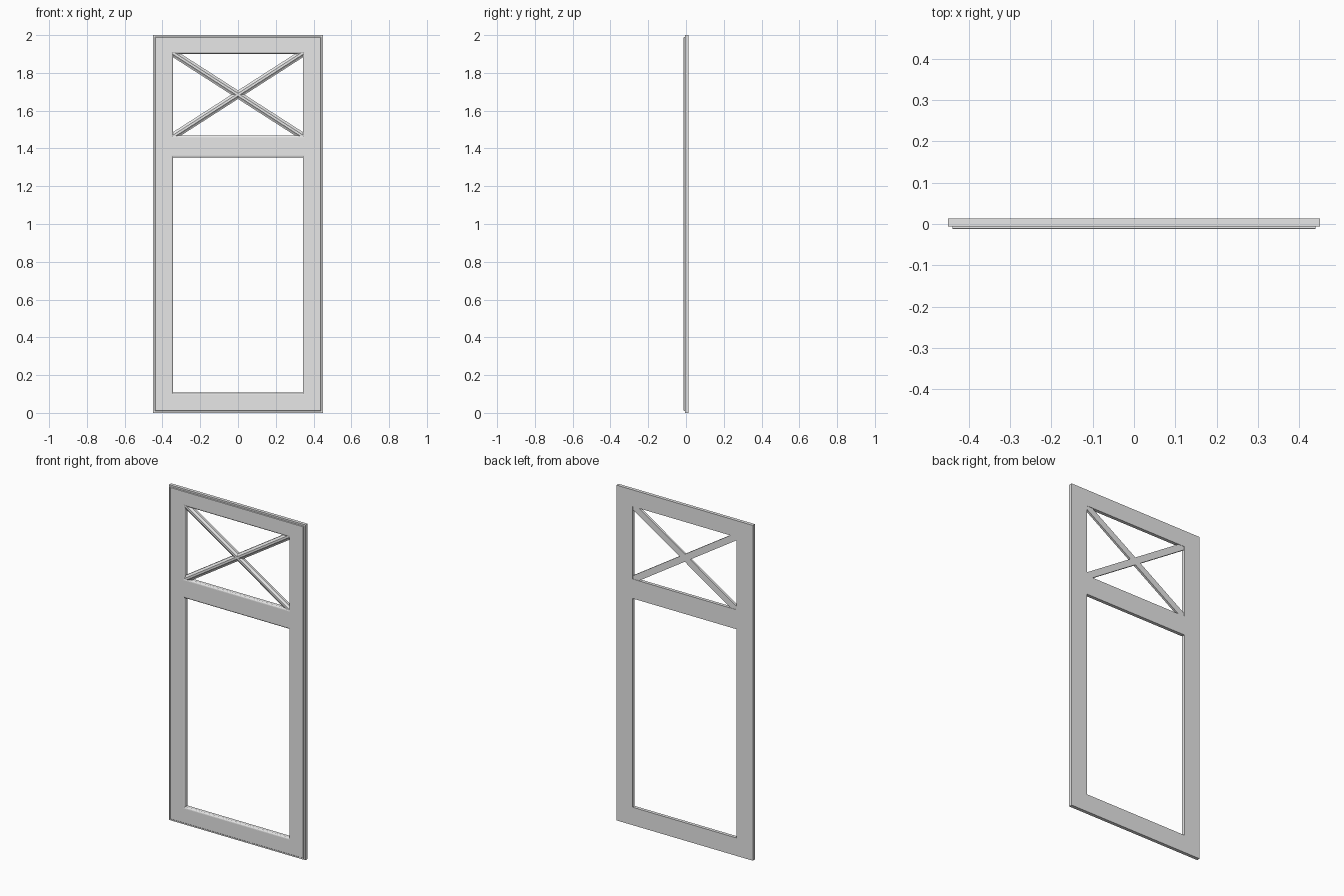
import bpy, bmesh
from math import sin, cos, pi
from mathutils import Vector

cube = bpy.data.objects.get("Cube")
if cube:
    bpy.data.objects.remove(cube, do_unlink=True)

grey = bpy.data.materials.new("plain grey")
grey.use_nodes = True
grey.diffuse_color = (0.8, 0.8, 0.8, 1)
grey.node_tree.nodes["Principled BSDF"].inputs["Base Color"].default_value = (0.8, 0.8, 0.8, 1)

HALF_W, HEIGHT = 0.45, 2.0
BACK, STEP, FRONT = 0.0135, -0.0065, -0.0125
OPEN_X = 0.353
LOWER = (0.097, 1.362)
UPPER = (1.458, 1.911)
BEAD = 0.01


def finish(bm, name):
    bmesh.ops.remove_doubles(bm, verts=bm.verts, dist=0.00005)
    bmesh.ops.recalc_face_normals(bm, faces=bm.faces)
    mesh = bpy.data.meshes.new(name)
    bm.to_mesh(mesh)
    bm.free()
    mesh.materials.append(grey)
    obj = bpy.data.objects.new(name, mesh)
    bpy.context.collection.objects.link(obj)
    return obj


def loft(bm, rings):
    """Skin between rectangles given as (half width, bottom, top, y)."""
    loops = [[bm.verts.new(p) for p in ((-w, y, a), (w, y, a), (w, y, b), (-w, y, b))]
             for w, a, b, y in rings]
    for r, s in zip(loops, loops[1:]):
        for i in range(4):
            j = (i + 1) % 4
            bm.faces.new((r[i], r[j], s[j], s[i]))


def panel(bm, margin, inset, y):
    """Flat face of stiles and rails with both openings left out."""
    w, o = HALF_W - margin, OPEN_X - inset
    xs = (-w, -o, o, w)
    zs = (margin, LOWER[0] + inset, LOWER[1] - inset,
          UPPER[0] + inset, UPPER[1] - inset, HEIGHT - margin)
    for i in range(3):
        for k in range(5):
            if i == 1 and k in (1, 3):
                continue
            bm.faces.new([bm.verts.new(p) for p in (
                (xs[i], y, zs[k]), (xs[i + 1], y, zs[k]),
                (xs[i + 1], y, zs[k + 1]), (xs[i], y, zs[k + 1]))])


# Frame: stiles, rails, stepped outer edge and rounded opening edges
bm = bmesh.new()
panel(bm, 0.012, 0, FRONT)
panel(bm, 0, BEAD, BACK)
loft(bm, [(HALF_W - m, m, HEIGHT - m, y) for m, y in
          ((0, BACK), (0, STEP), (0.01, STEP), (0.01, FRONT + 0.002), (0.012, FRONT))])
for low, high in (LOWER, UPPER):
    edge = [(BEAD * sin(t * pi / 8), FRONT + 0.008 * (1 - cos(t * pi / 8))) for t in range(5)]
    edge.append((BEAD, BACK))
    loft(bm, [(OPEN_X - d, low + d, high - d, y) for d, y in edge])
finish(bm, "door_frame")

# Crossed glazing bars with a moulded front and flat back
PROFILE = ((-0.019, 0.0115), (-0.019, -0.002), (-0.014, -0.004), (-0.006, -0.011),
           (0.006, -0.011), (0.014, -0.004), (0.019, -0.002), (0.019, 0.0115))
for side, name in ((1, "rising_glazing_bar"), (-1, "falling_glazing_bar")):
    middle = Vector((0, 0, sum(UPPER) / 2))
    reach = Vector((side * OPEN_X, 0, (UPPER[1] - UPPER[0]) / 2))
    across = Vector((-reach.z, 0, reach.x)).normalized()
    bm = bmesh.new()
    ends = [[bm.verts.new(middle + reach * s + across * u + Vector((0, y, 0)))
             for u, y in PROFILE] for s in (-1.1, 1.1)]
    for end in ends:
        bm.faces.new(end)
    for i in range(len(PROFILE)):
        j = (i + 1) % len(PROFILE)
        bm.faces.new((ends[0][i], ends[0][j], ends[1][j], ends[1][i]))
    # Trim the ends to the opening
    trim = 0.003
    for point, normal in (((OPEN_X - trim, 0, 0), (1, 0, 0)), ((trim - OPEN_X, 0, 0), (-1, 0, 0)),
                          ((0, 0, UPPER[1] - trim), (0, 0, 1)), ((0, 0, UPPER[0] + trim), (0, 0, -1))):
        cut = bmesh.ops.bisect_plane(bm, geom=bm.verts[:] + bm.edges[:] + bm.faces[:],
                                     plane_co=point, plane_no=normal, clear_outer=True)
        rim = [e for e in cut["geom_cut"] if isinstance(e, bmesh.types.BMEdge)]
        bmesh.ops.holes_fill(bm, edges=rim, sides=0)
    finish(bm, name)
